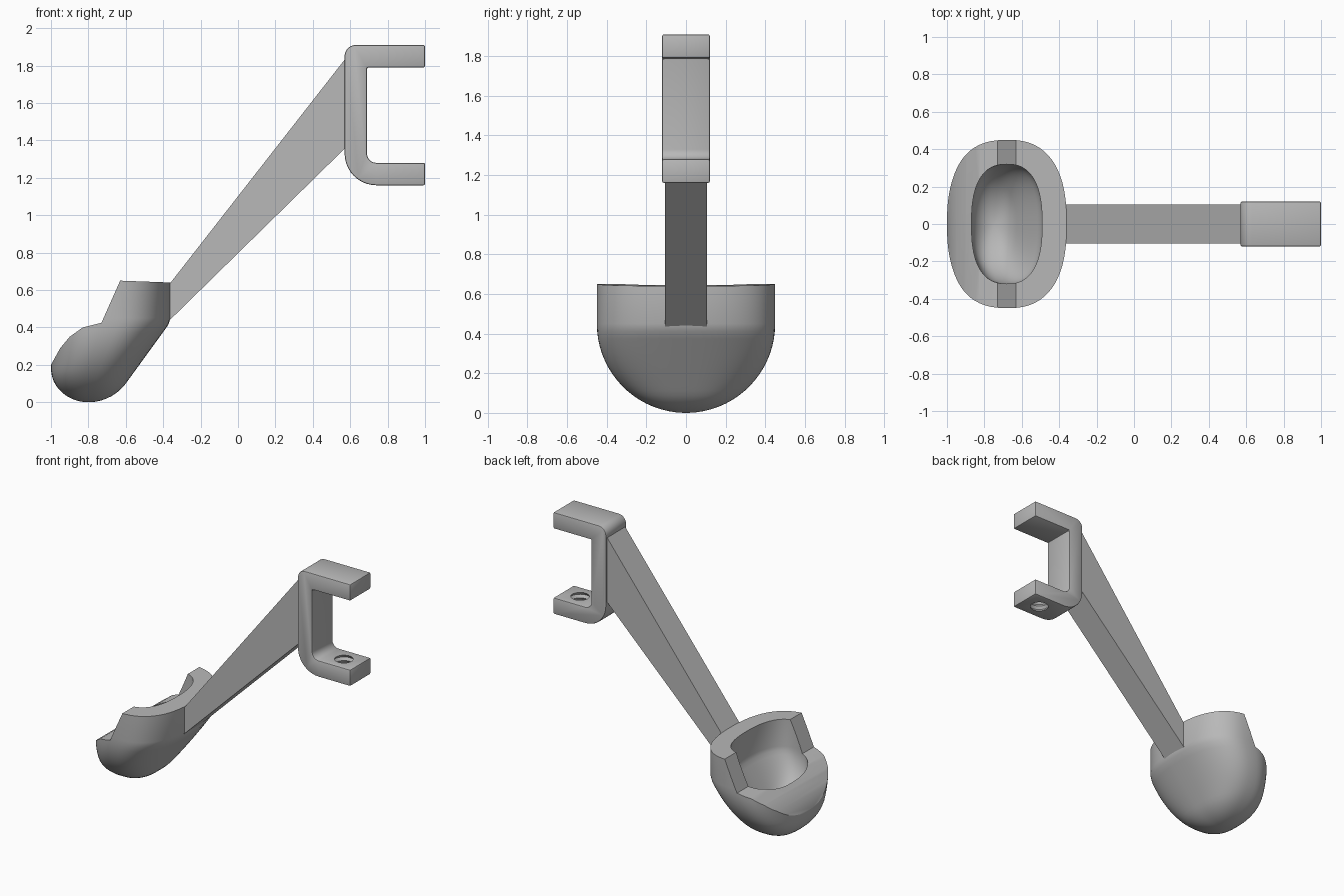
import bpy, bmesh
from math import sin, cos, pi, sqrt, radians

default = bpy.data.objects.get("Cube")
if default:
    bpy.data.objects.remove(default, do_unlink=True)

grey = bpy.data.materials.new("plain grey")
grey.use_nodes = True
grey.diffuse_color = (0.48, 0.48, 0.48, 1)
grey.node_tree.nodes["Principled BSDF"].inputs["Base Color"].default_value = (0.48, 0.48, 0.48, 1)


def finish(name, bm):
    bmesh.ops.recalc_face_normals(bm, faces=bm.faces)
    mesh = bpy.data.meshes.new(name)
    bm.to_mesh(mesh)
    bm.free()
    mesh.materials.append(grey)
    obj = bpy.data.objects.new(name, mesh)
    bpy.context.collection.objects.link(obj)
    return obj


def activate(obj):
    bpy.ops.object.select_all(action='DESELECT')
    obj.select_set(True)
    bpy.context.view_layer.objects.active = obj


def loft(name, rings, caps=True):
    """Skin a stack of equally sized rings of points."""
    bm = bmesh.new()
    loops = [[bm.verts.new(p) for p in ring] for ring in rings]
    for a, b in zip(loops, loops[1:]):
        for i in range(len(a)):
            j = (i + 1) % len(a)
            bm.faces.new((a[i], a[j], b[j], b[i]))
    bm.faces.new(loops[0])
    bm.faces.new(loops[-1])
    return finish(name, bm)


def extrude_profile(name, points, half_width):
    """Extrude an x-z outline symmetrically along y."""
    return loft(name, [[(x, y, z) for x, z in points] for y in (-half_width, half_width)])


def cut(obj, cutter):
    mod = obj.modifiers.new("cut", 'BOOLEAN')
    mod.operation = 'DIFFERENCE'
    mod.solver = 'EXACT'
    mod.object = cutter
    activate(obj)
    bpy.ops.object.modifier_apply(modifier=mod.name)
    bpy.data.objects.remove(cutter, do_unlink=True)


def smooth(obj, angle=30):
    activate(obj)
    bpy.ops.object.shade_smooth_by_angle(angle=radians(angle))


def arc(cx, cz, r, start, end, steps=10):
    angles = [radians(start + (end - start) * i / steps) for i in range(steps + 1)]
    return [(cx + r * cos(a), cz + r * sin(a)) for a in angles]


# Scoop: semicircular from the side, leaning bowl from the front
RADIUS = 0.45


def scoop_left(z):
    return -0.8 - 0.2 * sqrt(1 - ((0.18 - min(z, 0.18)) / 0.18) ** 2)


def scoop_right(z):
    r, tangent = 0.25, 0.103
    if z < tangent:
        return -0.8 + sqrt(r * r - (r - z) ** 2)
    return min(-0.598 + 0.726 * (z - tangent), -0.36)


def scoop_ring(z, width, sx, sy, out_z, count=72):
    left, right = scoop_left(z), scoop_right(z)
    mid, half = (left + right) / 2, (right - left) / 2
    ring = []
    for i in range(count):
        c, s = cos(2 * pi * i / count), sin(2 * pi * i / count)
        px = abs(c) ** 0.8 * (1 if c > 0 else -1)
        py = abs(s) ** 0.8 * (1 if s > 0 else -1)
        ring.append((-0.68 + sx * (mid + half * px + 0.68), sy * width * py, out_z))
    return ring


def scoop_body(name, sx, sy, top):
    rings = []
    for i in range(19):
        a = radians(2 + 88 * i / 18)
        z = RADIUS * (1 - cos(a))
        rings.append(scoop_ring(z, RADIUS * sin(a), sx, sy, RADIUS + sy * (z - RADIUS)))
    rings.append(scoop_ring(top, RADIUS, sx, sy, top))
    return loft(name, rings)


scoop = scoop_body("scoop", 1, 1, 0.75)
cut(scoop, scoop_body("cavity_cutter", 0.59, 0.71, 1.0))

# Scoop rim: low curved lip, steep step, nearly level back
rim = [(-1.1, 0.12), (-1.0, 0.2), (-0.95, 0.29), (-0.9, 0.35), (-0.83, 0.4),
       (-0.73, 0.425), (-0.63, 0.65), (-0.36, 0.64), (-0.2, 0.635), (-0.2, 1.2), (-1.1, 1.2)]
cut(scoop, extrude_profile("rim_cutter", rim, 0.7))
smooth(scoop)

# Arm: tapered strut from the scoop wall to the clamp
extrude_profile("arm", [(-0.42, 0.385), (0.6, 1.385), (0.6, 1.87), (-0.36, 0.64), (-0.41, 0.6)], 0.105)

# Clamp: C-shaped bracket open to the side
outline = [(1, 1.91)]
outline += arc(0.63, 1.85, 0.06, 90, 180)
outline += arc(0.74, 1.33, 0.17, 180, 270)
outline += [(1, 1.16), (1, 1.28)]
outline += arc(0.74, 1.33, 0.05, 270, 180)
outline += [(0.69, 1.79), (1, 1.79)]
clamp = extrude_profile("clamp", outline, 0.12)
bevel = clamp.modifiers.new("soft edges", 'BEVEL')
bevel.width = 0.008
bevel.segments = 2
bevel.limit_method = 'ANGLE'
bevel.angle_limit = radians(40)
activate(clamp)
bpy.ops.object.modifier_apply(modifier=bevel.name)

# Threaded hole through the lower jaw
thread = []
for i in range(11):
    r = 0.076 if i % 2 else 0.062
    z = 1.12 + 0.02 * i
    thread.append([(0.865 + r * cos(2 * pi * k / 32), r * sin(2 * pi * k / 32), z) for k in range(32)])
cut(clamp, loft("thread_cutter", thread))
smooth(clamp)
